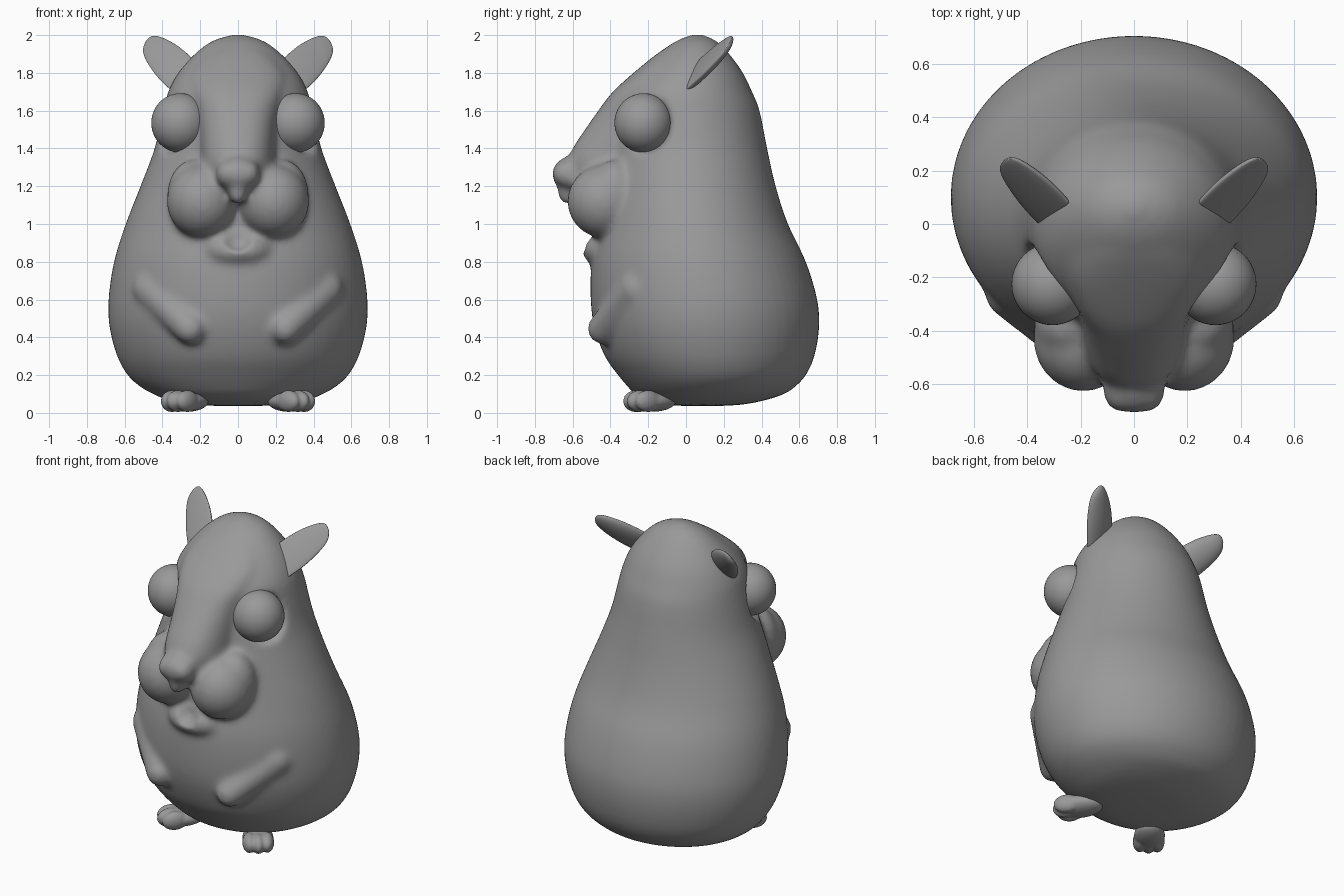
import bpy, bmesh, math
from mathutils import Vector, Matrix

if "Cube" in bpy.data.objects:
    bpy.data.objects.remove(bpy.data.objects["Cube"])

grey = bpy.data.materials.new("dark_grey")
grey.diffuse_color = (.32, .32, .32, 1)
grey.use_nodes = True
grey.node_tree.nodes["Principled BSDF"].inputs["Base Color"].default_value = grey.diffuse_color


def spline(rows, steps=4):
    """Smoothly resample a table of rows (Catmull-Rom)."""
    v = [Vector(r) for r in rows]
    out = []
    for i in range(len(v) - 1):
        a, b, c, d = v[max(i - 1, 0)], v[i], v[i + 1], v[min(i + 2, len(v) - 1)]
        for k in range(steps):
            t = k / steps
            out.append(0.5 * (2 * b + (c - a) * t + (2 * a - 5 * b + 4 * c - d) * t * t
                              + (3 * b - a - 3 * c + d) * t ** 3))
    return out + [v[-1]]


def loft(bm, rings):
    """Bridge rings of points and cap both ends."""
    vs = [[bm.verts.new(p) for p in r] for r in rings]
    n = len(vs[0])
    for a, b in zip(vs, vs[1:]):
        for i in range(n):
            j = (i + 1) % n
            bm.faces.new((a[i], a[j], b[j], b[i]))
    bm.faces.new(vs[0][::-1])
    bm.faces.new(vs[-1])


def stack(bm, rows, power=2.0, n=56):
    """Loft horizontal sections: z, half width, front y, back y."""
    def bend(v):
        return math.copysign(abs(v) ** (2 / power), v)
    rings = []
    for z, w, f, b in spline(rows):
        mid, r = (f + b) / 2, (b - f) / 2
        rings.append([(w * bend(math.cos(2 * math.pi * i / n)),
                       mid + r * bend(math.sin(2 * math.pi * i / n)), z) for i in range(n)])
    loft(bm, rings)


def ball(bm, loc, radii, rot=None):
    m = Matrix.Translation(loc) @ (rot or Matrix()) @ Matrix.Diagonal((*radii, 1))
    bmesh.ops.create_uvsphere(bm, u_segments=48, v_segments=28, radius=1, matrix=m)


def limb(bm, a, b, ra, rb, n=14):
    """Tapered rounded limb ending in a ball at each end."""
    a, b = Vector(a), Vector(b)
    for i in range(n + 1):
        r = ra + (rb - ra) * i / n
        ball(bm, a.lerp(b, i / n), (r, r, r))


def finish(bm, name):
    bmesh.ops.recalc_face_normals(bm, faces=bm.faces)
    me = bpy.data.meshes.new(name)
    bm.to_mesh(me)
    bm.free()
    for p in me.polygons:
        p.use_smooth = True
    me.materials.append(grey)
    ob = bpy.data.objects.new(name, me)
    bpy.context.collection.objects.link(ob)
    return ob


def remesh(ob, size):
    m = ob.modifiers.new("remesh", 'REMESH')
    m.mode, m.voxel_size, m.use_smooth_shade = 'VOXEL', size, True


def smooth(ob, count):
    m = ob.modifiers.new("smooth", 'SMOOTH')
    m.factor, m.iterations = 0.5, count


def mirror(ob):
    m = ob.modifiers.new("mirror", 'MIRROR')
    m.use_mirror_merge = False


# pear-shaped body
bm = bmesh.new()
stack(bm, [(.035, .02, .06, .10), (.042, .22, -.10, .28), (.065, .36, -.20, .41),
           (.10, .45, -.27, .52), (.14, .52, -.31, .58), (.20, .585, -.36, .635),
           (.30, .64, -.43, .68), (.45, .68, -.485, .705), (.60, .686, -.505, .695),
           (.80, .657, -.50, .635), (1.0, .595, -.46, .54), (1.2, .517, -.43, .475),
           (1.4, .442, -.40, .43), (1.6, .395, -.37, .39), (1.7, .37, -.34, .35),
           (1.8, .317, -.26, .302), (1.9, .23, -.15, .23), (1.97, .135, -.05, .16),
           (2.005, .02, .04, .08)])
# broad snout ridge from forehead to muzzle
stack(bm, [(1.12, .12, -.56, -.1), (1.22, .18, -.6, -.05), (1.32, .197, -.625, .0),
           (1.40, .20, -.60, .05), (1.5, .208, -.535, .08), (1.6, .225, -.465, .1),
           (1.7, .255, -.388, .1), (1.8, .255, -.278, .1), (1.9, .18, -.155, .1),
           (1.95, .1, -.08, .1)], 2.4)
# nose: two nostril lobes over a pointed tip
ball(bm, (0, -.605, 1.265), (.10, .105, .095))
ball(bm, (0, -.615, 1.17), (.05, .07, .07))
# chin with lower lip
ball(bm, (0, -.435, .865), (.185, .115, .095))
for s in (-1, 1):
    ball(bm, (s * .055, -.615, 1.265), (.062, .09, .075))
    # cheeks and arms
    ball(bm, (s * .19, -.43, 1.12), (.187, .198, .195))
    ball(bm, (s * .24, -.38, 1.15), (.135, .13, .19))
    limb(bm, (s * .46, -.255, .655), (s * .252, -.44, .445), .10, .082)
body = finish(bm, "body")

# eye sockets and mouth hollow
bm = bmesh.new()
for s in (-1, 1):
    ball(bm, (s * .41, -.24, 1.535), (.175, .165, .175))
ball(bm, (0, -.55, .935), (.085, .075, .08))
cutter = finish(bm, "socket_cutter")
cutter.hide_render = True
cutter.display_type = 'WIRE'

remesh(body, .016)
cut = body.modifiers.new("sockets", 'BOOLEAN')
cut.operation, cut.object, cut.solver = 'DIFFERENCE', cutter, 'EXACT'
remesh(body, .0155)
smooth(body, 13)

# eyes
bm = bmesh.new()
ball(bm, (.305, -.225, 1.535), (.154, .154, .157))
mirror(finish(bm, "eyes"))

# leaf-shaped ears
bm = bmesh.new()
root, tip = Vector((.295, .035, 1.79)), Vector((.489, .235, 1.965))
side = Vector((-.11, .09, .18)).normalized()
normal = (tip - root).cross(side).normalized()
rings = []
for t, w, h in spline([(0, .11, .04), (.2, .111, .046), (.45, .105, .046), (.7, .088, .04),
                       (.88, .066, .03), (.97, .04, .018), (1, .005, .004)]):
    c = root.lerp(tip, t)
    ring = []
    for i in range(32):
        a = 2 * math.pi * i / 32
        dip = .3 if math.sin(a) * normal.y < 0 else 1
        ring.append(c + side * w * math.cos(a) + normal * h * dip * math.sin(a))
    rings.append(ring)
loft(bm, rings)
mirror(finish(bm, "ears"))

# splayed feet with three toes
bm = bmesh.new()
turn = Matrix.Rotation(math.radians(38), 4, 'Z')
ball(bm, (.27, -.18, .062), (.092, .145, .056), turn)
for off in (-.052, 0, .052):
    p = Vector((.318, -.245, .062)) + turn @ Vector((off, abs(off) * .3, 0))
    ball(bm, p, (.042, .08, .058), turn)
feet = finish(bm, "feet")
remesh(feet, .009)
smooth(feet, 4)
mirror(feet)
